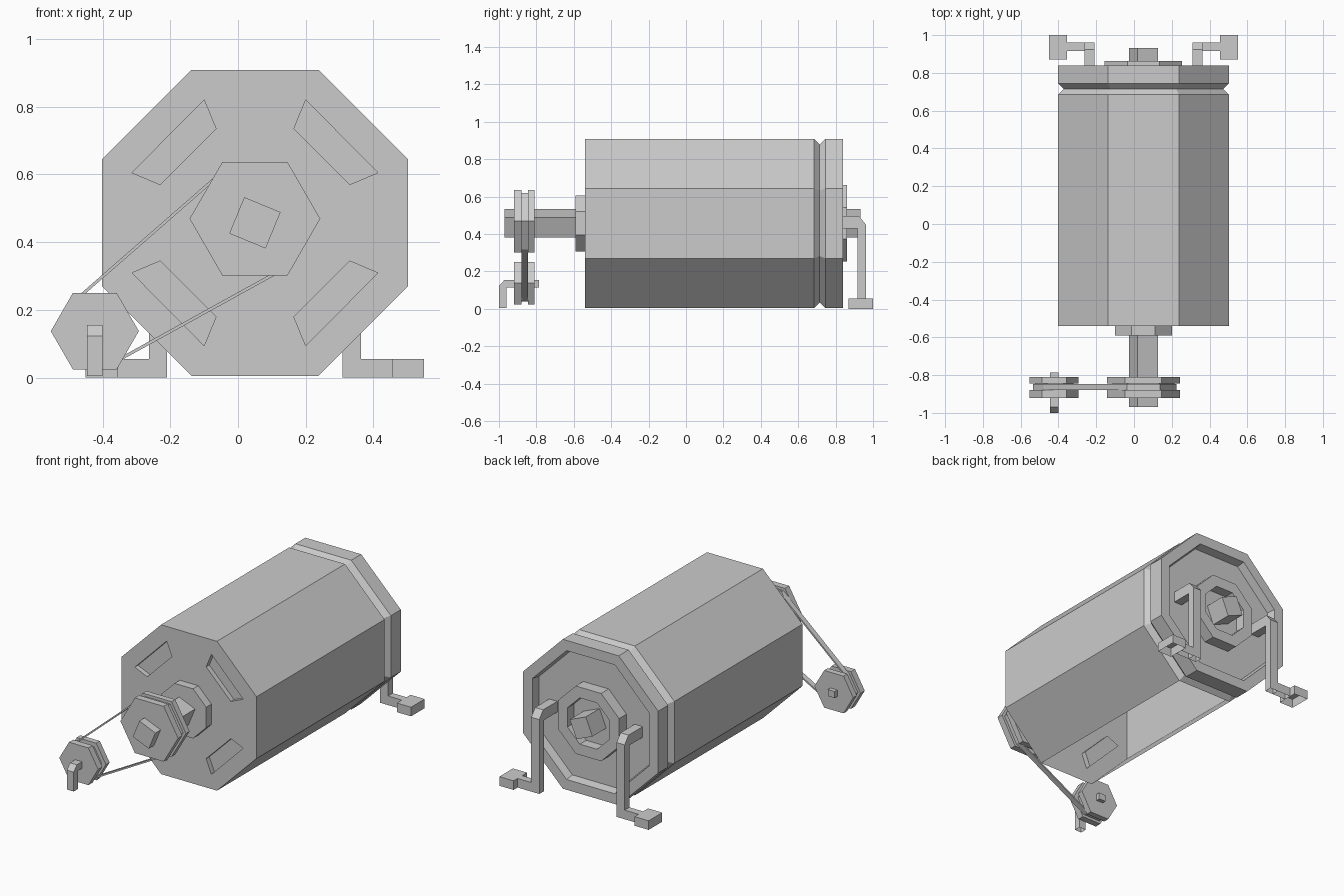
import bpy, bmesh, math
from mathutils import Vector

if "Cube" in bpy.data.objects:
    bpy.data.objects.remove(bpy.data.objects["Cube"])

CX, CZ = 0.05, 0.457          # drum axis


def finish(name, bm, open_bottom=False):
    bmesh.ops.recalc_face_normals(bm, faces=bm.faces)
    if open_bottom:           # undersides resting on the floor are left open
        low = [f for f in bm.faces if f.normal.z < -0.9 and f.calc_center_median().z < 0.02]
        bmesh.ops.delete(bm, geom=low, context='FACES')
    me = bpy.data.meshes.new(name)
    bm.to_mesh(me)
    bm.free()
    ob = bpy.data.objects.new(name, me)
    bpy.context.collection.objects.link(ob)
    return ob


def bridge(bm, rings):
    for a, b in zip(rings, rings[1:]):
        for i in range(len(a)):
            j = (i + 1) % len(a)
            bm.faces.new((a[i], a[j], b[j], b[i]))


def lathe(name, cx, cz, n, turn, profile):
    """Low-sided solid along y from (y, corner radius) pairs."""
    bm = bmesh.new()
    rings = []
    for y, r in profile:
        rings.append([bm.verts.new((cx + r * math.cos(turn + math.tau * i / n), y,
                                    cz + r * math.sin(turn + math.tau * i / n))) for i in range(n)])
    bridge(bm, rings)
    bm.faces.new(rings[0])
    bm.faces.new(rings[-1])
    return finish(name, bm)


def prism(name, pts, axis, lo, hi, open_bottom=False):
    """Extrude (x, z) points along y, or (y, z) points along x."""
    bm = bmesh.new()
    place = (lambda p, t: (p[0], t, p[1])) if axis == 'y' else (lambda p, t: (t, p[0], p[1]))
    rings = [[bm.verts.new(place(p, t)) for p in pts] for t in (lo, hi)]
    bridge(bm, rings)
    bm.faces.new(rings[0])
    bm.faces.new(rings[1])
    return finish(name, bm, open_bottom)


OCT = math.pi / 8
K = 1 / math.cos(OCT)         # apothem to corner radius

# Drum with V groove near the back and a recessed back plate
drum = lathe("drum", CX, CZ, 8, OCT, [(y, a * K) for y, a in (
    (-0.54, 0.452), (0.685, 0.452), (0.715, 0.422), (0.745, 0.452),
    (0.84, 0.452), (0.84, 0.39), (0.79, 0.38))])

# Four vents cut into the front
vent = [(0.15, 0.363), (0.115, 0.278), (0.28, 0.113), (0.363, 0.148)]
for sx in (1, -1):
    for sz in (1, -1):
        cutter = prism("vent_cutter", [(CX + sx * x, CZ + sz * z) for x, z in vent], 'y', -0.6, -0.51)
        cutter.hide_render = True
        mod = drum.modifiers.new("vent", 'BOOLEAN')
        mod.object, mod.operation, mod.solver = cutter, 'DIFFERENCE', 'EXACT'
        bpy.context.view_layer.objects.active = drum
        bpy.ops.object.modifier_apply(modifier=mod.name)
        bpy.data.objects.remove(cutter)

# Open underside of the drum body
bm = bmesh.new()
bm.from_mesh(drum.data)
under = max((f for f in bm.faces if f.normal.z < -0.95), key=lambda f: f.calc_area())
bmesh.ops.delete(bm, geom=[under], context='FACES')
bm.to_mesh(drum.data)
bm.free()

# Hubs and square shafts
lathe("front_hub", CX, CZ, 8, OCT, [(-0.59, 0.15 * K), (-0.54, 0.15 * K)])
lathe("back_hub", CX, CZ, 8, OCT, [(0.79, 0.205 * K), (0.862, 0.205 * K),
                                   (0.862, 0.14 * K), (0.80, 0.14 * K)])
lathe("front_shaft", CX, CZ, 4, OCT, [(-0.97, 0.082), (-0.59, 0.082)])
lathe("back_shaft", CX, CZ, 4, OCT, [(0.80, 0.082), (0.932, 0.082)])

# Grooved hexagonal pulleys
BIG, SMALL = (CX, 0.469), (-0.423, 0.137)
for name, (x, z), r, core in (("drive_pulley", BIG, 0.193, 0.164), ("idler_pulley", SMALL, 0.13, 0.102)):
    lathe(name, x, z, 6, 0, [(-0.92, r), (-0.88, r), (-0.88, core),
                             (-0.845, core), (-0.845, r), (-0.81, r)])


# Belt wrapped around both pulleys
def belt_loop(r_big, r_small):
    pts = []
    for (x, z), r, angles in ((SMALL, r_small, (120, 180, 240, 300)), (BIG, r_big, (300, 0, 60, 120))):
        pts += [(x + r * math.cos(math.radians(a)), z + r * math.sin(math.radians(a))) for a in angles]
    return pts


bm = bmesh.new()
rings = []
for loop, y in (((0.175, 0.113), -0.879), ((0.175, 0.113), -0.846),
                ((0.166, 0.104), -0.846), ((0.166, 0.104), -0.879)):
    rings.append([bm.verts.new((x, y, z)) for x, z in belt_loop(*loop)])
bridge(bm, rings + rings[:1])
finish("belt", bm)

# Idler bracket
prism("idler_bracket", [(-1.0, 0.005), (-1.0, 0.122), (-0.97, 0.155), (-0.785, 0.155),
                        (-0.785, 0.115), (-0.96, 0.115), (-0.96, 0.005)], 'x', -0.446, -0.4, True)

# Back support legs with feet, mirrored about the drum axis
leg = [(0.79, 0.43), (0.917, 0.43), (0.917, 0), (0.962, 0), (0.962, 0.45), (0.925, 0.495), (0.79, 0.495)]


def rect(lo, hi, h):
    return [(lo, 0), (hi, 0), (hi, h), (lo, h)]


for side, s in (("left", -1), ("right", 1)):
    prism(side + "_leg", leg, 'x', CX + s * 0.259, CX + s * 0.313, True)
    prism(side + "_foot_bar", rect(0.917, 0.962, 0.055), 'x', CX + s * 0.313, CX + s * 0.405, True)
    prism(side + "_foot_pad", rect(0.87, 1.0, 0.055), 'x', CX + s * 0.405, CX + s * 0.5, True)
